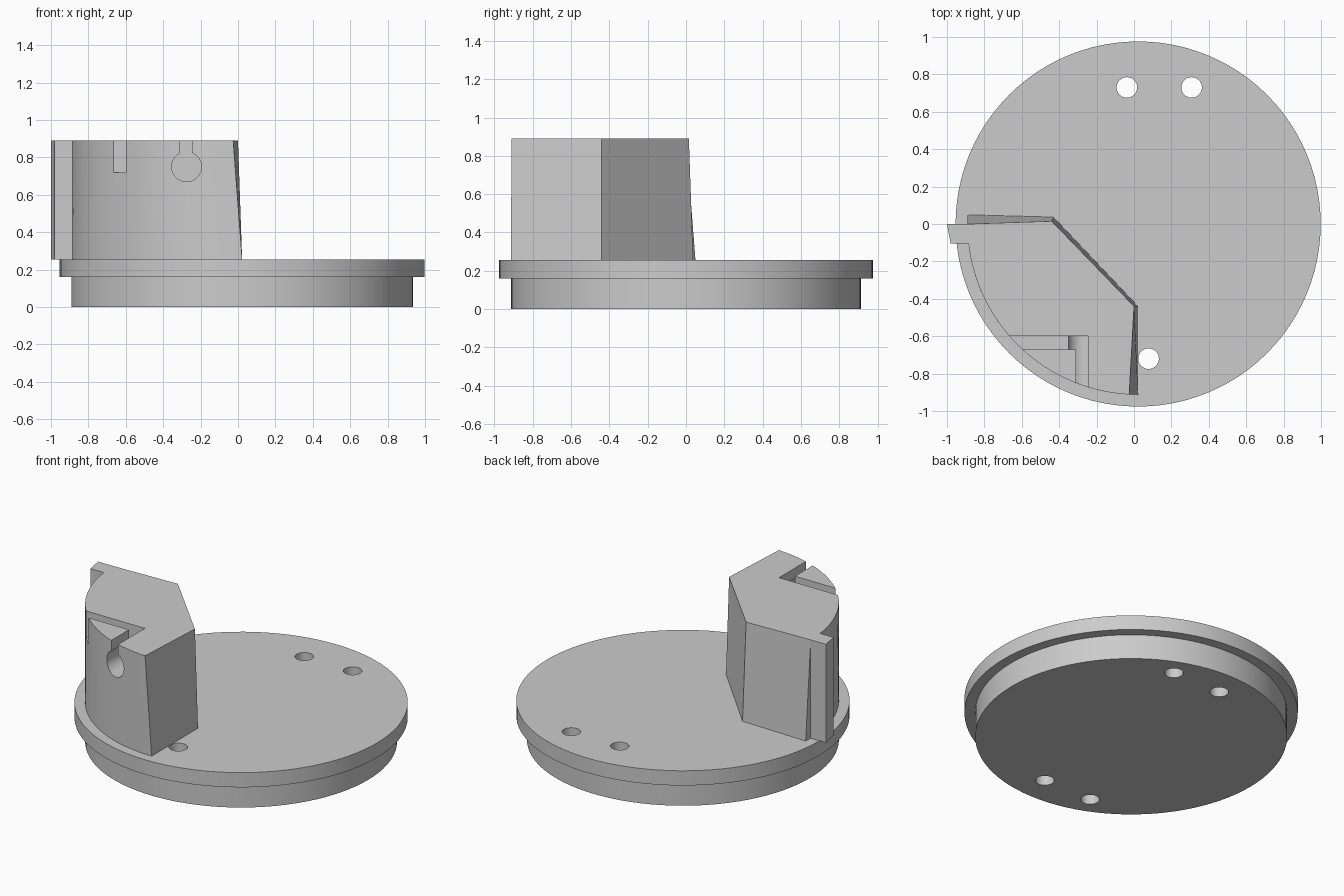
import bpy, bmesh, math

if "Cube" in bpy.data.objects:
    bpy.data.objects.remove(bpy.data.objects["Cube"])

CX, R_LOW, R_TOP = 0.022, 0.913, 0.976   # disc centre and radii
Z_STEP, Z_DISC, Z_BLOCK = 0.16, 0.255, 0.89

grey = bpy.data.materials.new("plain grey")
grey.diffuse_color = (0.6, 0.6, 0.6, 1)
grey.use_nodes = True
grey.node_tree.nodes["Principled BSDF"].inputs["Base Color"].default_value = grey.diffuse_color


def loft(name, rings):
    """Solid through equal-length rings of 3D points, capped at both ends."""
    bm = bmesh.new()
    rows = [[bm.verts.new(p) for p in ring] for ring in rings]
    n = len(rows[0])
    for a, b in zip(rows, rows[1:]):
        for i in range(n):
            bm.faces.new((a[i], a[(i + 1) % n], b[(i + 1) % n], b[i]))
    bm.faces.new(rows[0])
    bm.faces.new(rows[-1])
    bmesh.ops.recalc_face_normals(bm, faces=bm.faces)
    mesh = bpy.data.meshes.new(name)
    bm.to_mesh(mesh)
    bm.free()
    mesh.materials.append(grey)
    ob = bpy.data.objects.new(name, mesh)
    bpy.context.collection.objects.link(ob)
    return ob


def arc(cx, cy, r, a0, a1, n):
    """n points on an arc, angles in degrees, end included."""
    steps = [math.radians(a0 + (a1 - a0) * i / (n - 1)) for i in range(n)]
    return [(cx + r * math.cos(a), cy + r * math.sin(a)) for a in steps]


def circle(cx, cy, r, n):
    return arc(cx, cy, r, 0, 360, n + 1)[:-1]


def at_z(points, z):
    return [(x, y, z) for x, y in points]


def box(name, x0, x1, y0, y1, z0, z1):
    p = [(x0, y0), (x1, y0), (x1, y1), (x0, y1)]
    return loft(name, [at_z(p, z0), at_z(p, z1)])


def cut(ob, cutter):
    m = ob.modifiers.new("cut", 'BOOLEAN')
    m.operation, m.solver, m.object = 'DIFFERENCE', 'EXACT', cutter
    bpy.context.view_layer.objects.active = ob
    bpy.ops.object.modifier_apply(modifier=m.name)
    bpy.data.objects.remove(cutter)


def smooth(ob):
    bpy.ops.object.select_all(action='DESELECT')
    ob.select_set(True)
    bpy.context.view_layer.objects.active = ob
    bpy.ops.object.shade_smooth_by_angle(angle=math.radians(25))


# Stepped disc: narrow plug below, wide flange above
low, top = circle(CX, 0, R_LOW, 96), circle(CX, 0, R_TOP, 96)
disc = loft("stepped_disc", [at_z(low, 0), at_z(low, Z_STEP),
                             at_z(top, Z_STEP), at_z(top, Z_DISC)])

# Four screw holes, in pairs turned half a circle
for dx, dy in ((-0.058, 0.73), (0.288, 0.73)):
    for s in (1, -1):
        p = circle(CX - 0.002 + s * dx, 0.005 + s * 0.725, 0.055, 32)
        cut(disc, loft("screw_hole", [at_z(p, -0.1), at_z(p, 0.4)]))
smooth(disc)

# Tower: quarter-round outside, three drafted flat sides inside
base = arc(CX, 0, R_LOW, 176.9, 270, 33) + [(0.022, -0.44), (-0.43, 0.037)]
head = arc(CX, 0, R_LOW, 180, 267, 33) + [(0.0, -0.44), (-0.44, 0.015)]
tower = loft("tower", [at_z(base, Z_DISC), at_z(head, Z_BLOCK)])

# Cable channel: round bore from the front, open slot above, side branch
ring = circle(-0.275, 0.75, 0.08, 32)
cut(tower, loft("bore", [[(x, y, z) for x, z in ring] for y in (-1.1, -0.6)]))
cut(tower, box("front_slot", -0.31, -0.245, -1.1, -0.6, 0.75, 1.0))
cut(tower, box("side_slot", -1.1, -0.2451, -0.67, -0.6001, 0.72, 1.01))
smooth(tower)

# Locating fin on the outer edge of the tower
fin = [(-1.0, 0.0), (-0.98, -0.105), (-0.86, -0.105), (-0.86, 0.0)]
loft("locating_fin", [at_z(fin, Z_DISC), at_z(fin, Z_BLOCK)])
